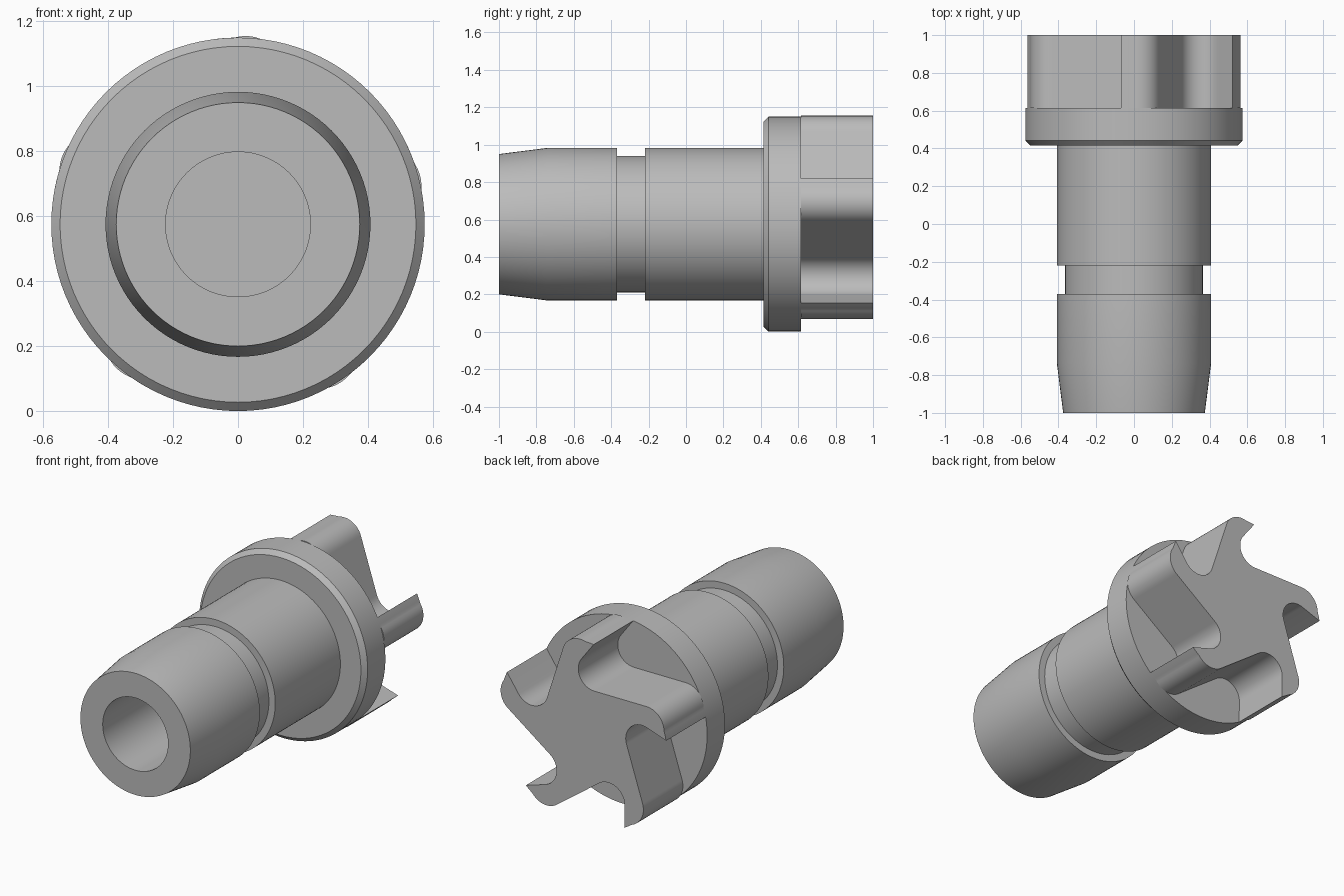
import bpy, bmesh, math
from mathutils import Matrix, Vector

if "Cube" in bpy.data.objects:
    bpy.data.objects.remove(bpy.data.objects["Cube"])

RADIUS = 0.575
TEETH = 5
AXIS = Vector((0, 0, RADIUS))

steel = bpy.data.materials.new("steel grey")
steel.use_nodes = True
grey = (0.5, 0.5, 0.5, 1)
steel.diffuse_color = grey
steel.node_tree.nodes["Principled BSDF"].inputs["Base Color"].default_value = grey


def finish(name, bm):
    """Turn a bmesh into a smooth-shaded object with sharp creases."""
    bmesh.ops.recalc_face_normals(bm, faces=bm.faces)
    mesh = bpy.data.meshes.new(name)
    bm.to_mesh(mesh)
    bm.free()
    mesh.materials.append(steel)
    obj = bpy.data.objects.new(name, mesh)
    bpy.context.collection.objects.link(obj)
    bpy.ops.object.select_all(action='DESELECT')
    obj.select_set(True)
    bpy.context.view_layer.objects.active = obj
    bpy.ops.object.shade_smooth_by_angle(angle=math.radians(28))
    return obj


def arc(cx, cz, r, start, end, steps):
    """Points along an arc, angles in degrees."""
    angles = [math.radians(start + (end - start) * i / steps) for i in range(steps + 1)]
    return [Vector((cx + r * math.cos(a), cz + r * math.sin(a))) for a in angles]


# Turned body: bore, tapered nose, grooved shank and chamfered flange (radius, y)
profile = [(0, 0.4), (0.223, 0.4), (0.223, -1), (0.375, -1), (0.408, -0.74),
           (0.408, -0.37), (0.365, -0.37), (0.365, -0.22), (0.408, -0.22),
           (0.408, 0.415), (0.548, 0.415), (RADIUS, 0.442), (RADIUS, 0.615), (0, 0.615)]
bm = bmesh.new()
verts = [bm.verts.new((r, y, RADIUS)) for r, y in profile]
edges = [bm.edges.new(pair) for pair in zip(verts, verts[1:])]
bmesh.ops.spin(bm, geom=verts + edges, cent=AXIS, axis=(0, 1, 0),
               angle=math.tau, steps=96, use_merge=True)
bmesh.ops.remove_doubles(bm, verts=bm.verts, dist=0.0001)
finish("shank_and_flange", bm)

# One tooth pitch: outer land, hooked gullet, flat and rounded back of the next tooth
pitch = arc(0, 0, RADIUS, 91.3, 97, 4)
pitch += arc(-0.075, 0.395, 0.11, 37, -90, 18)
pitch += arc(-0.43, 0.165, 0.12, 90, 176, 12)

# Cutting head: the pitch repeated round the axis and extruded
bm = bmesh.new()
ring = []
for k in range(TEETH):
    turn = Matrix.Rotation(math.tau * k / TEETH, 2)
    for p in pitch:
        q = turn @ p
        ring.append(bm.verts.new((q.x, 0.615, q.y + RADIUS)))
face = bm.faces.new(ring)
head = bmesh.ops.extrude_face_region(bm, geom=[face], use_keep_orig=True)
bmesh.ops.translate(bm, vec=(0, 0.385, 0),
                    verts=[g for g in head["geom"] if isinstance(g, bmesh.types.BMVert)])
finish("toothed_head", bm)
